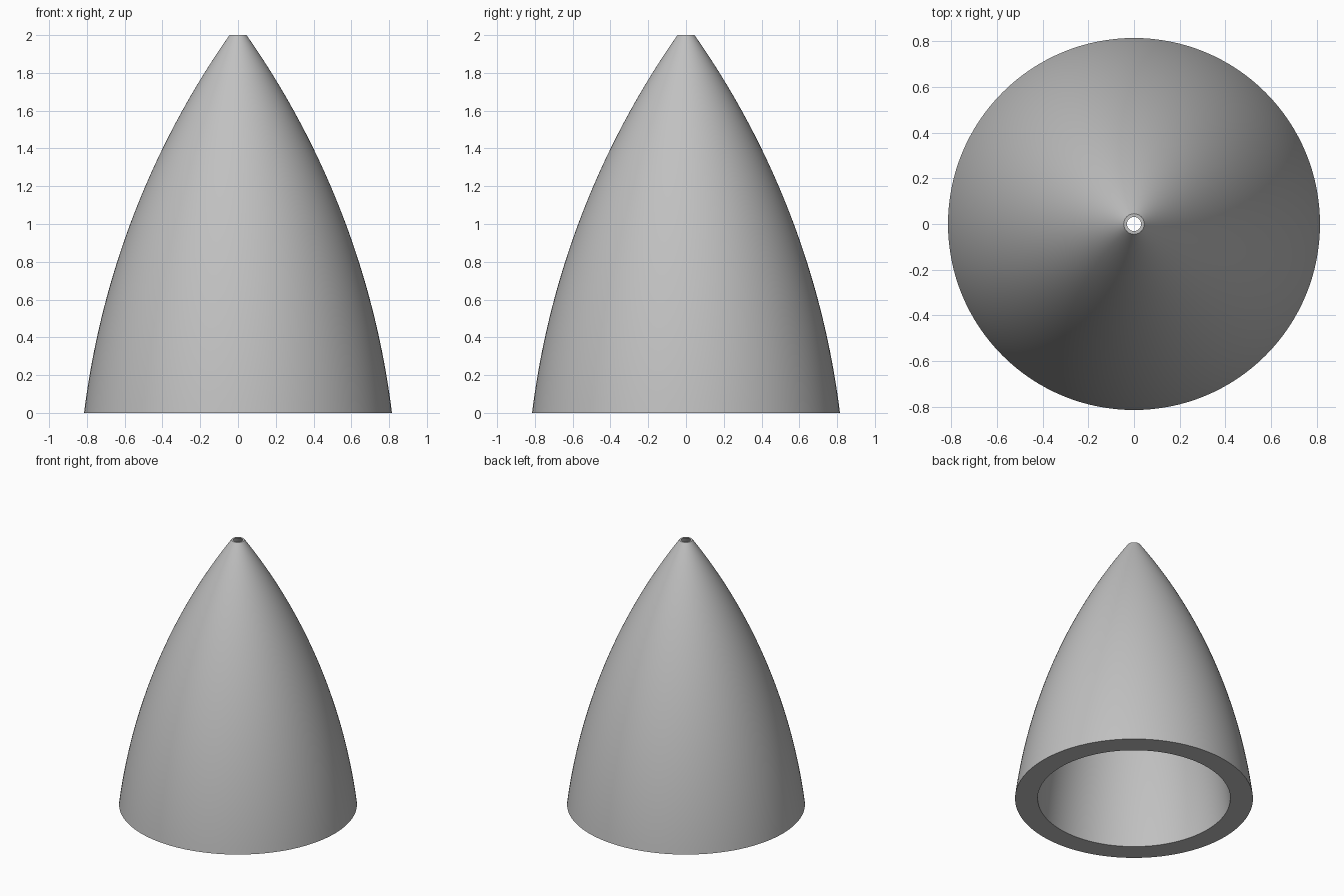
import bpy, bmesh, math

SEGMENTS = 128
STEPS = 40
HEIGHT = 2.0

cube = bpy.data.objects.get("Cube")
if cube:
    bpy.data.objects.remove(cube, do_unlink=True)

grey = bpy.data.materials.new("plain grey")
grey.use_nodes = True
colour = (0.53, 0.53, 0.53, 1)
grey.diffuse_color = colour
grey.node_tree.nodes["Principled BSDF"].inputs["Base Color"].default_value = colour


def ogive(base_radius, tip_radius, bend):
    """Circular arc from base to tip, turning through twice the bend angle."""
    lean = math.atan2(base_radius - tip_radius, HEIGHT)
    chord = math.hypot(base_radius - tip_radius, HEIGHT)
    arc_radius = chord / (2 * math.sin(bend))
    start = lean - bend
    points = []
    for i in range(STEPS + 1):
        a = start + 2 * bend * i / STEPS
        points.append((base_radius - arc_radius * (math.cos(start) - math.cos(a)),
                       arc_radius * (math.sin(a) - math.sin(start))))
    return points


# Hollow shell: outer wall up, inner wall down, closed by flat rims
profile = ogive(0.815, 0.045, math.radians(14))
profile += reversed(ogive(0.66, 0.031, math.radians(13)))

bm = bmesh.new()
rings = []
for r, z in profile:
    rings.append([bm.verts.new((r * math.cos(t), r * math.sin(t), z))
                  for t in (2 * math.pi * k / SEGMENTS for k in range(SEGMENTS))])
for i, ring in enumerate(rings):
    above = rings[(i + 1) % len(rings)]
    for k in range(SEGMENTS):
        n = (k + 1) % SEGMENTS
        bm.faces.new((ring[k], ring[n], above[n], above[k]))
bmesh.ops.recalc_face_normals(bm, faces=bm.faces)

mesh = bpy.data.meshes.new("nose_cone_shell")
bm.to_mesh(mesh)
bm.free()
mesh.materials.append(grey)
shell = bpy.data.objects.new("nose_cone_shell", mesh)
bpy.context.collection.objects.link(shell)

# Smooth walls with crisp rims
bpy.ops.object.select_all(action="DESELECT")
shell.select_set(True)
bpy.context.view_layer.objects.active = shell
bpy.ops.object.shade_smooth_by_angle(angle=math.radians(30))
